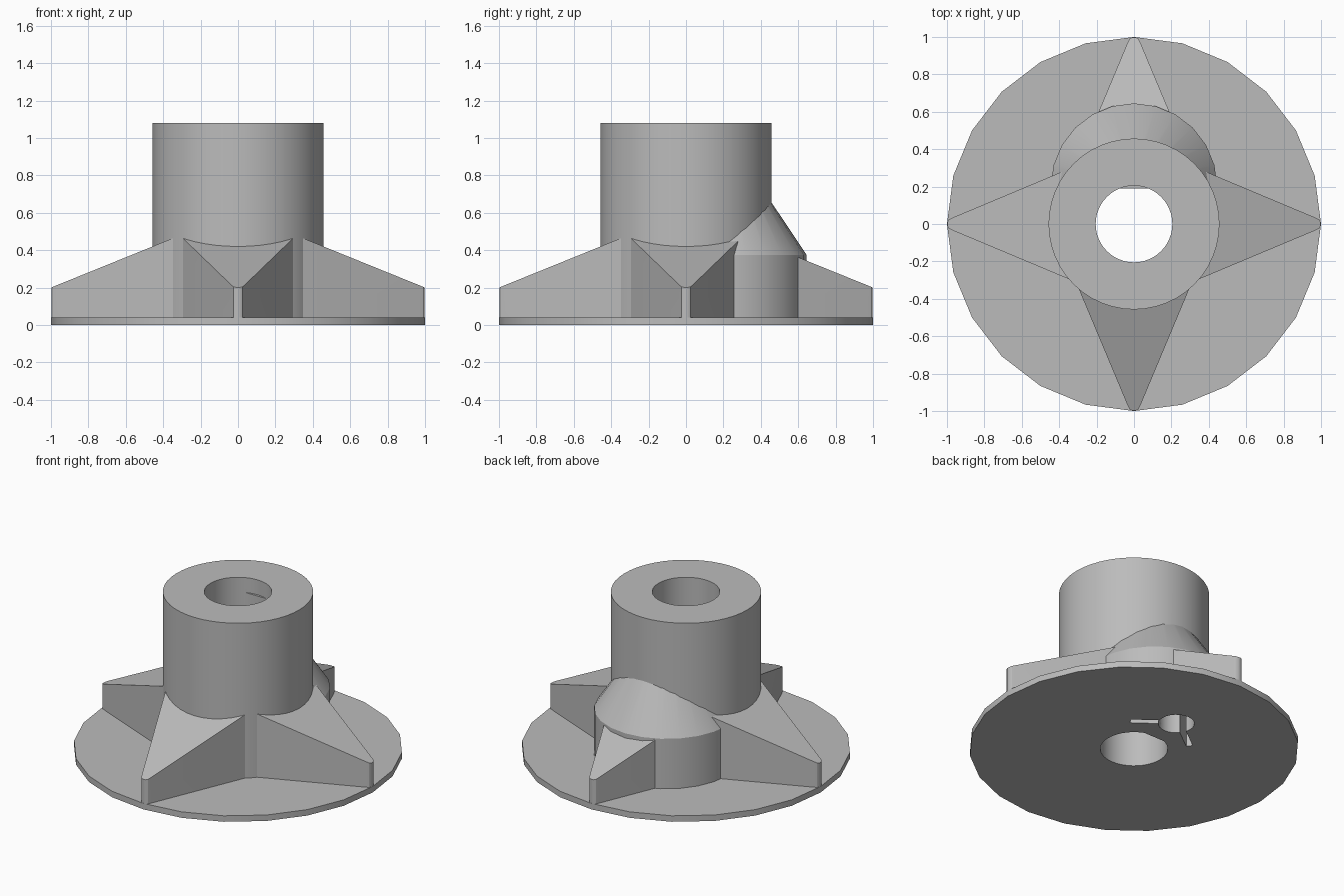
import bpy
import bmesh
from math import cos, sin, pi, radians, sqrt
from mathutils import Matrix, Vector

old = bpy.data.objects.get("Cube")
if old:
    bpy.data.objects.remove(old, do_unlink=True)

grey = bpy.data.materials.new("plain grey")
grey.use_nodes = True
grey.diffuse_color = (0.5, 0.5, 0.5, 1)
grey.node_tree.nodes["Principled BSDF"].inputs["Base Color"].default_value = (0.5, 0.5, 0.5, 1)


def circle(radius, sides, cy=0.0):
    return [(radius * cos(2 * pi * i / sides), cy + radius * sin(2 * pi * i / sides))
            for i in range(sides)]


def loft(name, rings, turn=0.0):
    """Skin a stack of matching 3D rings and cap both ends."""
    bm = bmesh.new()
    loops = [[bm.verts.new(p) for p in ring] for ring in rings]
    for low, high in zip(loops, loops[1:]):
        for i in range(len(low)):
            j = (i + 1) % len(low)
            bm.faces.new((low[i], low[j], high[j], high[i]))
    bm.faces.new(loops[0][::-1])
    bm.faces.new(loops[-1])
    bm.transform(Matrix.Rotation(turn, 4, 'Z'))
    bmesh.ops.recalc_face_normals(bm, faces=bm.faces[:])
    mesh = bpy.data.meshes.new(name)
    bm.to_mesh(mesh)
    bm.free()
    mesh.materials.append(grey)
    obj = bpy.data.objects.new(name, mesh)
    bpy.context.collection.objects.link(obj)
    return obj


def prism(name, outline, low, high):
    return loft(name, [[(x, y, z) for x, y in outline] for z in (low, high)])


# Main solids
base = prism("base_disc", circle(1.0, 24), 0, 0.04)
hub = prism("hub", circle(0.457, 48), 0.01, 1.08)

# Rear boss: a short drum with a cone that runs into the hub
boss = loft("rear_boss", [[(x, y, z) for x, y in circle(r, 24, 0.2)]
                          for r, z in ((0.445, 0.01), (0.445, 0.375), (0.12, 0.86))])

# Four tapering fins with sloped tops and rounded tips
half = [(0.315, -0.3), (0.034, -0.97), (0.024, -0.99), (0.01, -0.998)]
outline = half + [(-x, y) for x, y in reversed(half)]
fins = []
for i, side in enumerate(("front", "left", "back", "right")):
    rings = [[(x, y, 0.01) for x, y in outline],
             [(x, y, 0.2 + 0.405 * (1 + y)) for x, y in outline]]
    fins.append(loft(side + "_fin", rings, i * pi / 2))

# Cutters: bore with a flat on its rear, round pocket and two slits underneath
bore_r, flat = 0.205, 0.19
edge = sqrt(bore_r ** 2 - flat ** 2)
d_shape = [p for p in circle(bore_r, 48) if p[1] < flat - 0.001]
at = next(i for i, p in enumerate(d_shape) if p[0] < 0 < p[1])
d_shape[at:at] = [(edge, flat), (-edge, flat)]
cutters = [
    prism("bore_cutter", d_shape, -0.1, 1.0),
    prism("bore_top_cutter", circle(bore_r, 48), 0.98, 1.2),
    prism("pocket_cutter", circle(0.11, 24, 0.4), -0.1, 0.3),
]
for s in (-1, 1):
    a, b = Vector((0.04 * s, 0.39)), Vector((0.235 * s, 0.245))
    n = (b - a).orthogonal().normalized() * 0.02
    cutters.append(prism("slit_cutter", [a + n, b + n, b - n, a - n], -0.1, 0.29))

parts = [base, hub, boss] + fins
for obj in (base, hub, boss, fins[2]):
    for cutter in cutters:
        mod = obj.modifiers.new("cut", 'BOOLEAN')
        mod.operation = 'DIFFERENCE'
        mod.solver = 'EXACT'
        mod.object = cutter
    bpy.context.view_layer.update()
    done = obj.evaluated_get(bpy.context.evaluated_depsgraph_get())
    mesh = bpy.data.meshes.new_from_object(done)
    obj.modifiers.clear()
    obj.data = mesh
for cutter in cutters:
    bpy.data.objects.remove(cutter, do_unlink=True)

# Smooth the round walls, keep the corners crisp
bpy.ops.object.select_all(action='DESELECT')
for obj in parts:
    obj.select_set(True)
bpy.context.view_layer.objects.active = hub
bpy.ops.object.shade_smooth_by_angle(angle=radians(30))
